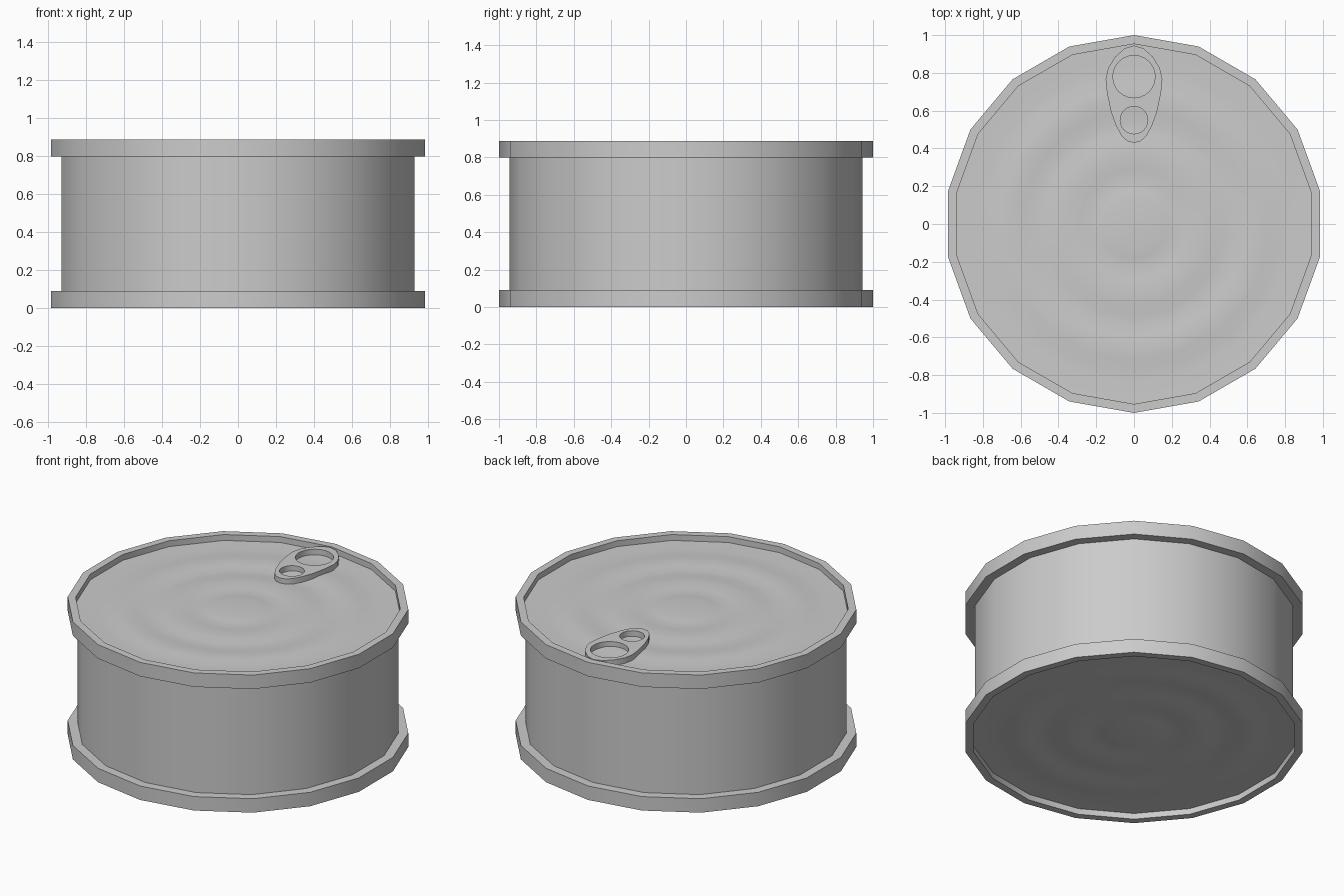
import bpy, bmesh, math

if "Cube" in bpy.data.objects:
    bpy.data.objects.remove(bpy.data.objects["Cube"])

SIDES = 18
HEIGHT = 0.888
RECESS = 0.038


def lathe(name, profile):
    """Spin an (r, z) profile around z; r = 0 at either end closes the shape."""
    bm = bmesh.new()
    rings = []
    for r, z in profile:
        if r == 0:
            rings.append([bm.verts.new((0, 0, z))] * SIDES)
        else:
            rings.append([bm.verts.new((r * math.sin(2 * math.pi * i / SIDES),
                                        r * math.cos(2 * math.pi * i / SIDES), z))
                          for i in range(SIDES)])
    for a, b in zip(rings, rings[1:]):
        for i in range(SIDES):
            j = (i + 1) % SIDES
            bm.faces.new(dict.fromkeys((a[i], a[j], b[j], b[i])))
    bmesh.ops.recalc_face_normals(bm, faces=bm.faces)
    mesh = bpy.data.meshes.new(name)
    bm.to_mesh(mesh)
    bm.free()
    obj = bpy.data.objects.new(name, mesh)
    bpy.context.collection.objects.link(obj)
    return obj


def smooth(obj):
    bpy.ops.object.select_all(action='DESELECT')
    obj.select_set(True)
    bpy.context.view_layer.objects.active = obj
    bpy.ops.object.shade_smooth_by_angle(angle=math.radians(32))


# Lid with shallow concentric waves, recessed inside a square rim
waves = [(0, 0), (0.13, 0), (0.18, -0.004), (0.23, -0.009), (0.29, -0.005),
         (0.36, 0), (0.43, -0.002), (0.49, -0.008), (0.54, -0.010),
         (0.60, -0.005), (0.66, 0), (0.72, -0.002), (0.78, -0.008), (0.84, -0.009)]
lid_z = HEIGHT - RECESS
top = [(r, lid_z + 0.006 + dz) for r, dz in waves]
top += [(0.953, lid_z), (0.953, HEIGHT), (1.0, HEIGHT), (1.0, 0.798), (0.943, 0.798)]

# The can is symmetric top to bottom
bottom = [(r, HEIGHT - z) for r, z in reversed(top)]
smooth(lathe("can_body", top + bottom))

# Pull tab: egg outline with a finger hole and a rivet hole
half = [(0.05, 0.93), (0.10, 0.885), (0.137, 0.825), (0.15, 0.765), (0.143, 0.695),
        (0.122, 0.595), (0.095, 0.52), (0.066, 0.467), (0.035, 0.438)]
egg = [(0, 0.945)] + half + [(0, 0.43)] + [(-x, y) for x, y in reversed(half)]


def circle(cy, r, n=24):
    return [(r * math.cos(2 * math.pi * i / n), cy + r * math.sin(2 * math.pi * i / n))
            for i in range(n)]


curve = bpy.data.curves.new("pull_tab", 'CURVE')
curve.dimensions = '2D'
curve.fill_mode = 'BOTH'
curve.extrude = 0.018
for loop in (egg, circle(0.78, 0.112), circle(0.55, 0.073)):
    spline = curve.splines.new('POLY')
    spline.points.add(len(loop) - 1)
    for p, (x, y) in zip(spline.points, loop):
        p.co = (x, y, 0, 1)
    spline.use_cyclic_u = True
tab = bpy.data.objects.new("pull_tab", curve)
tab.location.z = lid_z + 0.018
bpy.context.collection.objects.link(tab)
bpy.ops.object.select_all(action='DESELECT')
tab.select_set(True)
bpy.context.view_layer.objects.active = tab
bpy.ops.object.convert(target='MESH')
tab = bpy.context.view_layer.objects.active
bm = bmesh.new()
bm.from_mesh(tab.data)
bmesh.ops.remove_doubles(bm, verts=bm.verts, dist=0.0005)
bmesh.ops.recalc_face_normals(bm, faces=bm.faces)
bm.to_mesh(tab.data)
bm.free()
smooth(tab)
